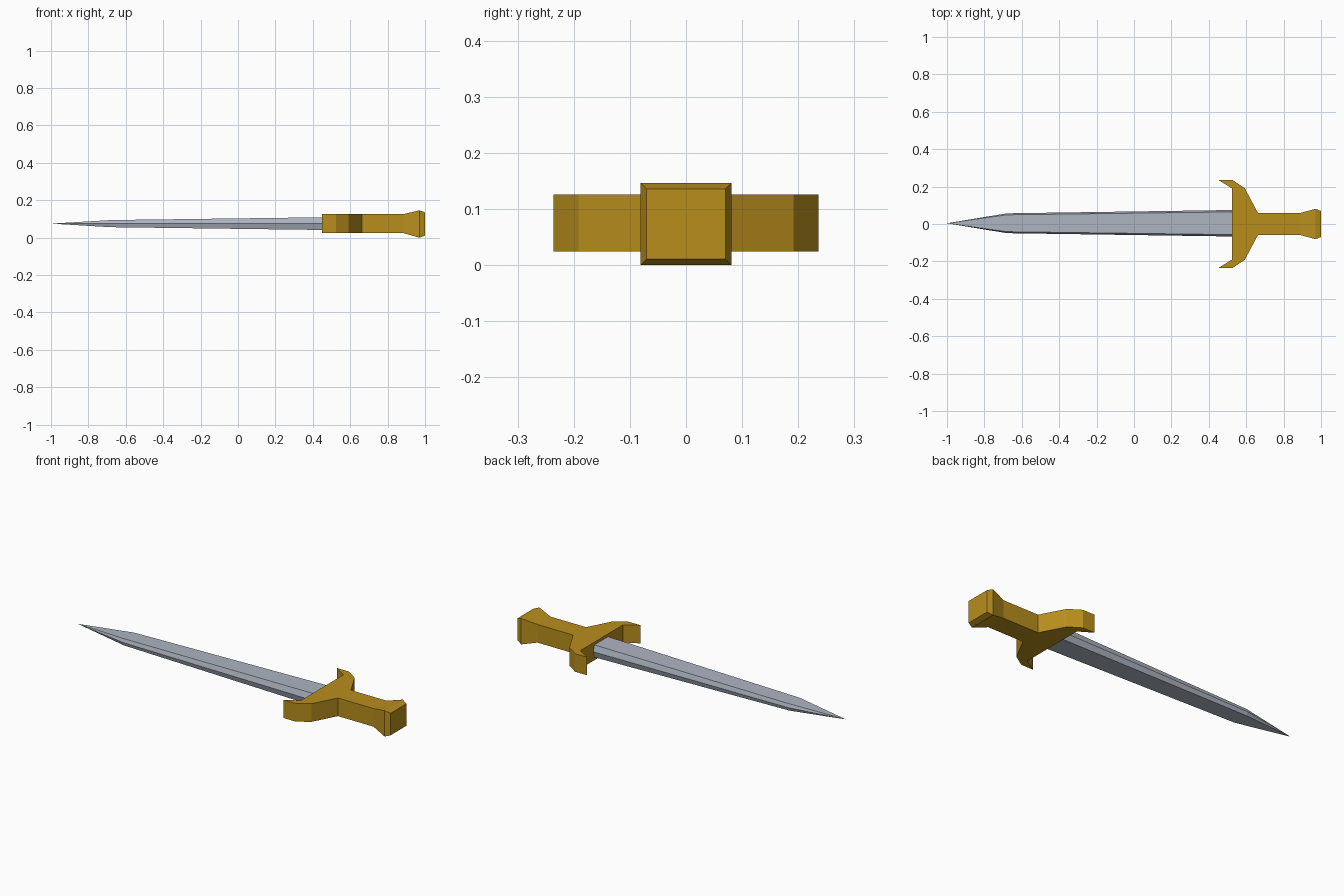
import bpy, bmesh

if "Cube" in bpy.data.objects:
    bpy.data.objects.remove(bpy.data.objects["Cube"])

MID_Z = 0.075


def material(name, color):
    m = bpy.data.materials.new(name)
    m.diffuse_color = color
    m.use_nodes = True
    m.node_tree.nodes["Principled BSDF"].inputs["Base Color"].default_value = m.diffuse_color
    return m


def finish(bm, name, mat):
    bmesh.ops.recalc_face_normals(bm, faces=bm.faces[:])
    mesh = bpy.data.meshes.new(name)
    bm.to_mesh(mesh)
    bm.free()
    mesh.materials.append(mat)
    ob = bpy.data.objects.new(name, mesh)
    bpy.context.collection.objects.link(ob)
    return ob


steel = material("steel", (0.42, 0.46, 0.53, 1))
gold = material("gold", (0.48, 0.27, 0.012, 1))

# Blade: six-sided sections tapering to a point
bm = bmesh.new()
CENTRE_Y = 0.004


def blade_ring(x, edge, flat, thick):
    section = [(edge, 0), (flat, thick), (-flat, thick),
               (-edge, 0), (-flat, -thick), (flat, -thick)]
    return [bm.verts.new((x, CENTRE_Y + y, MID_Z + z)) for y, z in section]


base = blade_ring(0.54, 0.071, 0.061, 0.035)
shoulder = blade_ring(-0.68, 0.053, 0.045, 0.019)
tip = bm.verts.new((-1.0, CENTRE_Y, MID_Z))
bm.faces.new(base)
for i in range(6):
    j = (i + 1) % 6
    bm.faces.new((base[i], base[j], shoulder[j], shoulder[i]))
    bm.faces.new((shoulder[i], shoulder[j], tip))
finish(bm, "blade", steel)

# Hilt: mirrored guard and grip outline, extruded upwards
bm = bmesh.new()
half = [(0.525, 0.19), (0.45, 0.236), (0.525, 0.236),
        (0.592, 0.192), (0.663, 0.058), (0.885, 0.058)]
outline = half + [(x, -y) for x, y in reversed(half)]
bottom = bm.faces.new([bm.verts.new((x, y, 0.024)) for x, y in outline])
res = bmesh.ops.extrude_face_region(bm, geom=[bottom], use_keep_orig=True)
top_verts = [g for g in res["geom"] if isinstance(g, bmesh.types.BMVert)]
bmesh.ops.translate(bm, verts=top_verts, vec=(0, 0, 0.102))

# Pommel: flare the grip end outwards, then chamfer it
end = next(f for f in bm.faces if all(v.co.x > 0.88 for v in f.verts))
for x, hy, hz in ((0.97, 0.081, 0.073), (1.0, 0.07, 0.062)):
    end = bmesh.ops.extrude_discrete_faces(bm, faces=[end])["faces"][0]
    mid = MID_Z - 0.002
    for v in end.verts:
        v.co = (x, hy if v.co.y > 0 else -hy,
                mid + (hz if v.co.z > MID_Z else -hz))
finish(bm, "hilt", gold)
